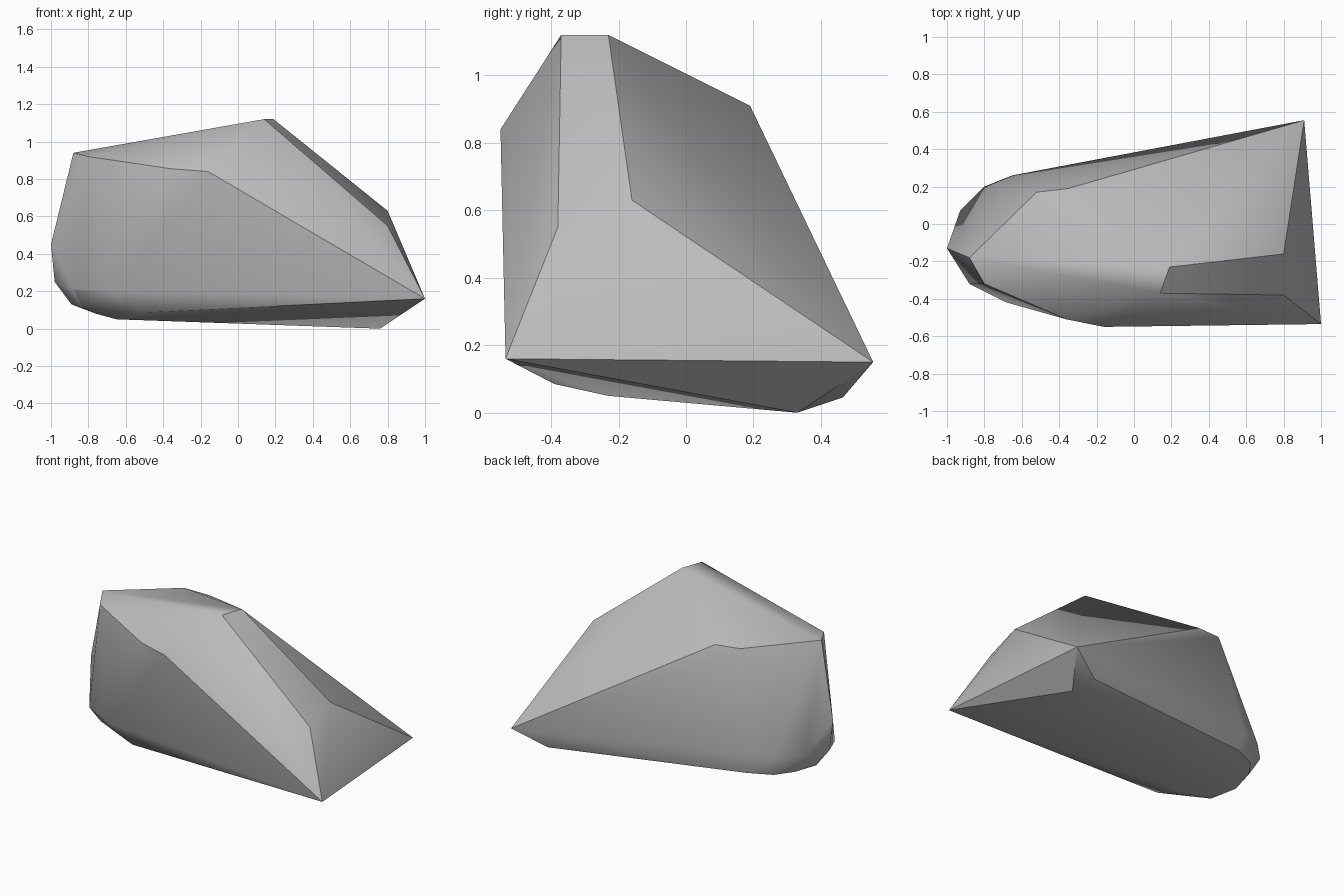
import bpy
import bmesh
import math

# Remove the default cube only
default_cube = bpy.data.objects.get("Cube")
if default_cube:
    bpy.data.objects.remove(default_cube, do_unlink=True)


def make_material(name, colour):
    material = bpy.data.materials.new(name)
    material.diffuse_color = colour
    material.use_nodes = True
    shader = material.node_tree.nodes["Principled BSDF"]
    shader.inputs["Base Color"].default_value = colour
    shader.inputs["Roughness"].default_value = 0.9
    return material


def make_boulder(name, corner_groups, material, sharp_angle):
    """Wrap a tight faceted skin around the corner points."""
    bm = bmesh.new()
    for corners in corner_groups:
        for corner in corners:
            bm.verts.new(corner)
    result = bmesh.ops.convex_hull(bm, input=bm.verts[:])
    loose = [v for v in bm.verts if not v.link_faces]
    bmesh.ops.delete(bm, geom=loose, context="VERTS")
    bmesh.ops.recalc_face_normals(bm, faces=bm.faces[:])

    mesh = bpy.data.meshes.new(name)
    bm.to_mesh(mesh)
    bm.free()
    mesh.materials.append(material)
    boulder = bpy.data.objects.new(name, mesh)
    bpy.context.collection.objects.link(boulder)

    # Soft facets with crisp ridges
    bpy.ops.object.select_all(action="DESELECT")
    boulder.select_set(True)
    bpy.context.view_layer.objects.active = boulder
    bpy.ops.object.shade_smooth_by_angle(angle=sharp_angle)
    return boulder


# Upper ridge, from the peak round to the left shoulder and back
crown = [
    (.14, -.37, 1.12), (.19, -.23, 1.12),
    (-.8, -.32, .92), (-.88, -.18, .94),
    (-.52, .17, .92), (-.35, .19, .91),
    (-.36, -.51, .855), (-.16, -.55, .84),
]

# Sloping wedge that ends in two low tips
wedge = [
    (.8, -.16, .63), (.8, -.38, .55),
    (1, -.535, .16), (.91, .555, .15),
]

# Rounded blunt end
nose = [
    (-1, -.13, .45), (-.98, -.12, .25),
    (-.93, .07, .27), (-.8, .2, .27), (-.65, .26, .27),
    (-.88, -.32, .21), (-.68, -.42, .2),
]

# Underside rim and its lowest points
underside = [
    (.76, .33, 0), (.7, .465, .045),
    (-.62, .24, .14), (-.77, .17, .14),
    (-.85, .06, .14), (-.89, -.11, .13),
    (-.83, -.27, .11), (-.76, -.25, .08),
    (-.65, -.23, .05), (-.51, -.39, .085),
]

stone = make_material("stone grey", (.5, .5, .5, 1))
make_boulder("boulder", [crown, wedge, nose, underside], stone, math.radians(30))
